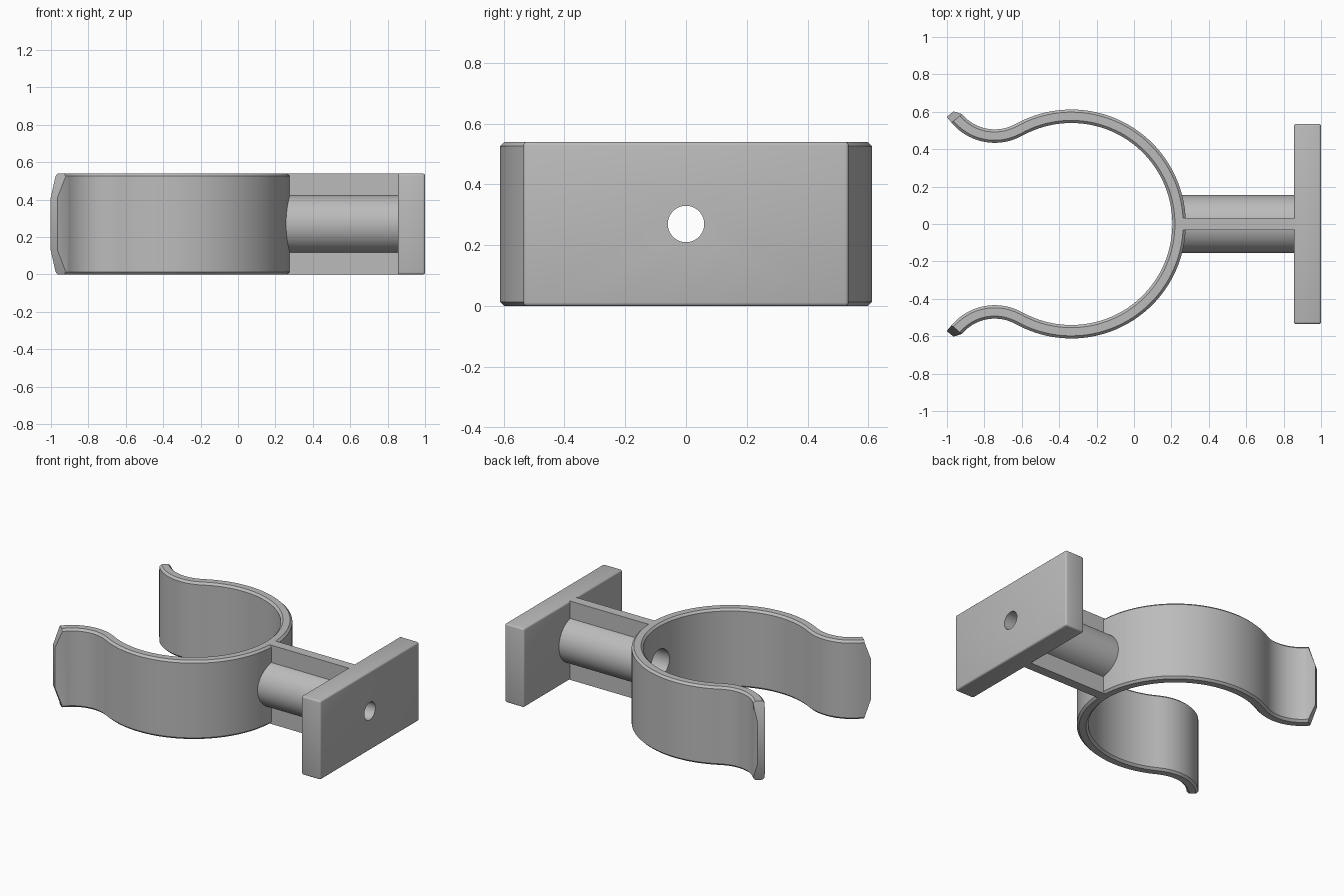
import bpy, bmesh
from math import radians, cos, sin, pi
from mathutils import Vector, Matrix

if "Cube" in bpy.data.objects:
    bpy.data.objects.remove(bpy.data.objects["Cube"], do_unlink=True)

HEIGHT = 0.54
MID_Z = HEIGHT / 2
HALF_WALL = 0.036
EDGE = 0.014

grey = bpy.data.materials.new("grey plastic")
grey.use_nodes = True
grey.diffuse_color = (0.5, 0.5, 0.5, 1)
grey.node_tree.nodes["Principled BSDF"].inputs["Base Color"].default_value = (0.5, 0.5, 0.5, 1)


def finish(bm, name):
    bmesh.ops.recalc_face_normals(bm, faces=bm.faces[:])
    mesh = bpy.data.meshes.new(name)
    bm.to_mesh(mesh)
    bm.free()
    mesh.materials.append(grey)
    obj = bpy.data.objects.new(name, mesh)
    bpy.context.collection.objects.link(obj)
    return obj


def box(name, low, high, bevel=0.0):
    low, high = Vector(low), Vector(high)
    bm = bmesh.new()
    bmesh.ops.create_cube(bm, size=1)
    bmesh.ops.scale(bm, vec=high - low, verts=bm.verts)
    bmesh.ops.translate(bm, vec=(low + high) / 2, verts=bm.verts)
    if bevel:
        bmesh.ops.bevel(bm, geom=bm.edges[:], offset=bevel, segments=3,
                        profile=0.5, affect='EDGES')
    return finish(bm, name)


def lathe_x(name, profile, steps=64):
    """Closed solid turned around the horizontal axis from (x, radius) pairs."""
    bm = bmesh.new()
    rings = [[bm.verts.new((x, r * cos(2 * pi * i / steps), MID_Z + r * sin(2 * pi * i / steps)))
              for i in range(steps)] for x, r in profile]
    for a, b in zip(rings, rings[1:]):
        for i in range(steps):
            j = (i + 1) % steps
            bm.faces.new((a[i], a[j], b[j], b[i]))
    bm.faces.new(rings[0])
    bm.faces.new(rings[-1])
    return finish(bm, name)


def clip_path():
    """Centre line of the clip as (point, outward normal), mirrored in y."""
    ring_c, ring_r = Vector((-0.335, 0)), 0.576
    flare_c, flare_r = Vector((-0.745, 0.735)), 0.265
    half = []
    for i in range(45):
        a = radians(119.1 * i / 44)
        n = Vector((cos(a), sin(a)))
        half.append((ring_c + n * ring_r, n))
    for i in range(1, 25):
        a = radians(299.1 + (220 - 299.1) * i / 24)
        n = Vector((cos(a), sin(a)))
        half.append((flare_c + n * flare_r, -n))
    flip = lambda v: Vector((v.x, -v.y))
    return [(flip(p), flip(n)) for p, n in reversed(half[1:])] + half


def build_clip():
    t, b, h = HALF_WALL, EDGE, HEIGHT
    side = [(t, b), (t, 0.13), (t, h - 0.13), (t, h - b), (t - b, h)]
    section = [(-t, b), (b - t, 0), (t - b, 0)] + side
    section += [(b - t, h), (-t, h - b), (-t, h - 0.13), (-t, 0.13)]
    path = clip_path()
    bm = bmesh.new()
    rows = []
    for k, (p, n) in enumerate(path):
        row = []
        for i, (off, z) in enumerate(section):
            q = p + n * off
            # tips reach further at mid height and taper there
            if k in (0, len(path) - 1) and i in (4, 5, 10, 11):
                along = Vector((-n.y, n.x)) * (1 if k else -1)
                q += along * 0.04
                if off > 0:
                    q -= n * 0.025
            row.append(bm.verts.new((q.x, q.y, z)))
        rows.append(row)
    m = len(section)
    for a, c in zip(rows, rows[1:]):
        for i in range(m):
            j = (i + 1) % m
            bm.faces.new((a[i], a[j], c[j], c[i]))
    for row in (rows[0], rows[-1]):
        for cap in ((0, 1, 2, 3, 4, 11), (4, 5, 10, 11), (5, 6, 7, 8, 9, 10)):
            bm.faces.new([row[i] for i in cap])
    return finish(bm, "clip_ring")


# Parts
parts = [
    build_clip(),
    lathe_x("stem", [(0.235, 0.155), (0.87, 0.155)]),
    box("web", (0.24, -0.033, 0), (0.87, 0.033, HEIGHT)),
    box("wall_plate", (0.855, -0.535, 0), (1, 0.535, HEIGHT), 0.012),
]

# Stepped screw hole through every part
cutter = lathe_x("screw_hole_cutter", [(-0.1, 0.1), (0.8, 0.1), (0.8, 0.06), (1.2, 0.06)])
cutter.hide_render = True

for obj in parts:
    bpy.ops.object.select_all(action='DESELECT')
    obj.select_set(True)
    bpy.context.view_layer.objects.active = obj
    cut = obj.modifiers.new("screw_hole", 'BOOLEAN')
    cut.operation = 'DIFFERENCE'
    cut.solver = 'EXACT'
    cut.object = cutter
    bpy.ops.object.modifier_apply(modifier=cut.name)
    bpy.ops.object.shade_smooth_by_angle(angle=radians(32))

bpy.data.objects.remove(cutter, do_unlink=True)
